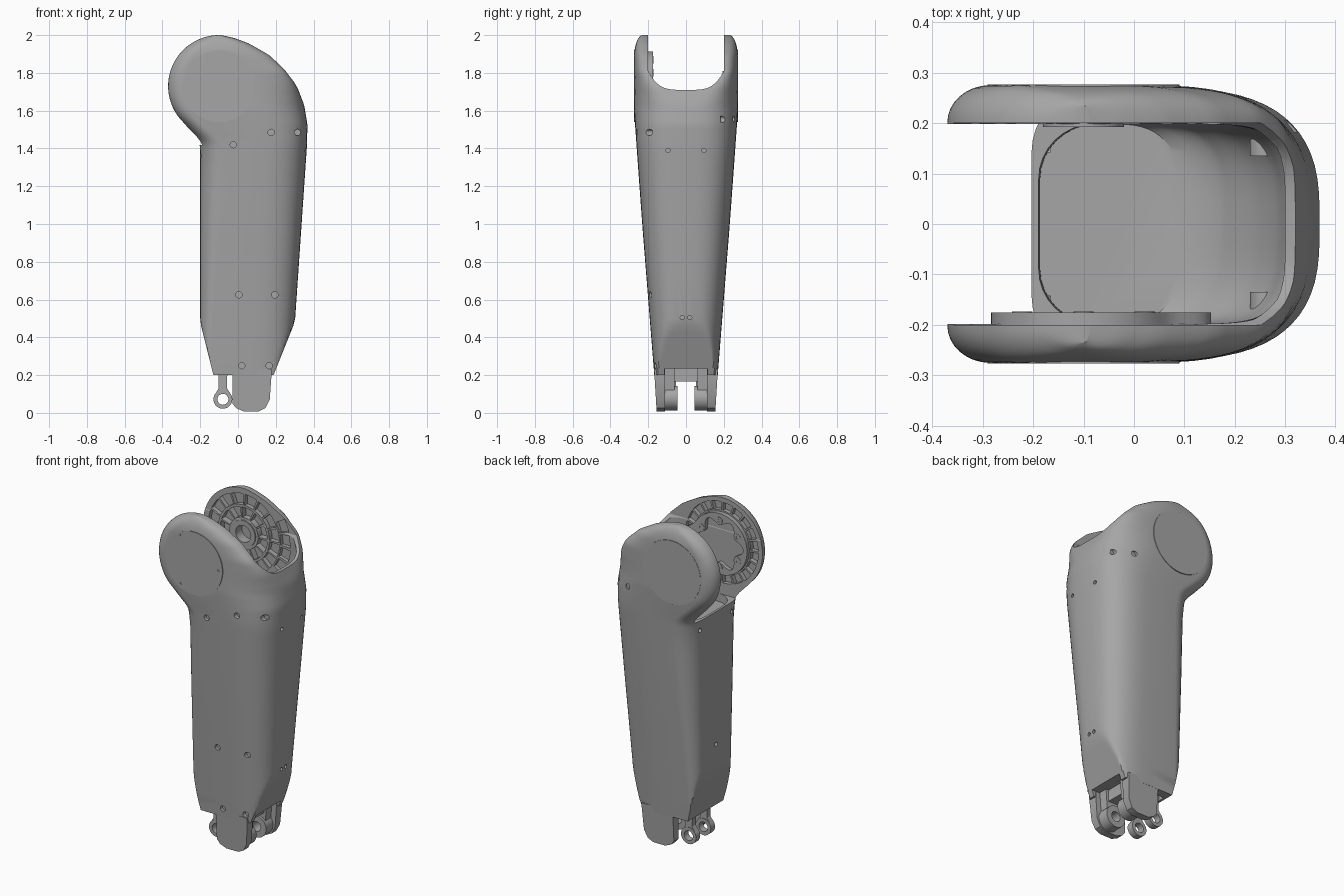
import bpy, bmesh, math
from math import sin, cos, pi, sqrt, radians

cube = bpy.data.objects.get("Cube")
if cube:
    bpy.data.objects.remove(cube)

grey = bpy.data.materials.new("plain grey")
grey.use_nodes = True
COLOUR = (0.38, 0.38, 0.38, 1)
grey.diffuse_color = COLOUR
grey.node_tree.nodes["Principled BSDF"].inputs["Base Color"].default_value = COLOUR

HEAD_X, HEAD_Z, HEAD_R = -0.1, 1.73, 0.27
parts = []


# ---- helpers ----
def finish(name, bm):
    bmesh.ops.recalc_face_normals(bm, faces=bm.faces)
    me = bpy.data.meshes.new(name)
    bm.to_mesh(me)
    bm.free()
    me.materials.append(grey)
    ob = bpy.data.objects.new(name, me)
    bpy.context.collection.objects.link(ob)
    return ob


def part(name, bm):
    parts.append(finish(name, bm))
    return parts[-1]


def bridge(bm, loops, capped=True):
    rows = [[bm.verts.new(p) for p in loop] for loop in loops]
    n = len(rows[0])
    for a, b in zip(rows, rows[1:]):
        for i in range(n):
            j = (i + 1) % n
            bm.faces.new((a[i], a[j], b[j], b[i]))
    if capped:
        bm.faces.new(rows[0])
        bm.faces.new(rows[-1])


def prism(bm, pts, a, b, axis="y"):
    place = (lambda p, d: (p[0], d, p[1])) if axis == "y" else (lambda p, d: (d, p[0], p[1]))
    bridge(bm, [[place(p, d) for p in pts] for d in (a, b)])


def circle(x, z, r, n=32):
    return [(x + r * cos(2 * pi * i / n), z + r * sin(2 * pi * i / n)) for i in range(n)]


def ring(bm, outer, inner, a, b):
    loops = [[(x, y, z) for x, z in pts] for pts, y in ((outer, a), (outer, b), (inner, b), (inner, a))]
    bridge(bm, loops + loops[:1], capped=False)
    bmesh.ops.remove_doubles(bm, verts=bm.verts, dist=1e-6)


def sector(r0, r1, a0, a1, n=4):
    arc = [a0 + (a1 - a0) * i / n for i in range(n + 1)]
    pol = [(r1, a) for a in arc] + [(r0, a) for a in reversed(arc)]
    return [(HEAD_X + r * cos(a), HEAD_Z + r * sin(a)) for r, a in pol]


def cut(target, bm):
    cutter = finish("cutter", bm)
    cutter.hide_render = True
    mod = target.modifiers.new("cut", "BOOLEAN")
    mod.operation, mod.solver, mod.object = "DIFFERENCE", "EXACT", cutter
    bpy.context.view_layer.update()
    deps = bpy.context.evaluated_depsgraph_get()
    me = bpy.data.meshes.new_from_object(target.evaluated_get(deps))
    target.modifiers.clear()
    target.data = me
    bpy.data.objects.remove(cutter)


def lerp(table, z):
    for (z0, v0), (z1, v1) in zip(table, table[1:]):
        if z <= z1:
            return v0 + (v1 - v0) * max(0, (z - z0) / (z1 - z0))
    return table[-1][1]


# ---- outline of the shell by height ----
RIGHT = [(0.2, 0.285), (0.49, 0.302), (1.4, 0.364), (1.525, 0.368), (1.63, 0.35), (1.735, 0.31),
         (1.82, 0.245), (1.895, 0.165), (1.955, 0.06), (1.985, -0.02), (2.0, -0.09)]
LEFT = [(1.38, -0.2), (1.42, -0.203), (1.45, -0.215), (1.49, -0.25), (1.55, -0.3)]
WIDTH = [(0.2, 0.168), (0.5, 0.192), (1.0, 0.232), (1.5, 0.268), (1.6, 0.275)]
CORNER_X = [(0.2, 0.05), (1.3, 0.12), (1.42, 0.11), (1.55, 0.085)]
CORNER_Y = [(0.2, 0.06), (1.3, 0.13), (1.42, 0.12), (1.55, 0.074)]
FLOOR = [(1.37, 0.1), (1.4, 0.17), (1.47, 0.24), (1.55, 0.285), (1.65, 0.31), (1.75, 0.32)]


def section(z, inside=False):
    xr = lerp(RIGHT, z)
    xl = lerp(LEFT, z) if z < 1.55 else HEAD_X - sqrt(max(0, HEAD_R ** 2 - (z - HEAD_Z) ** 2))
    w = lerp(WIDTH, z)
    if z > 1.88:
        w = 0.225 + 0.05 * sqrt(max(0, 1 - ((z - 1.88) / 0.122) ** 2))
    if inside:
        xl = -0.55 if z > 1.42 else xl + 0.014
        xr, w = min(xr - 0.02, lerp(FLOOR, z)), 0.198
    span = xr - xl
    rx = min(lerp(CORNER_X, z), span * 0.45)
    ry = min(lerp(CORNER_Y, z), w - 0.2 if z > 1.88 else w * 0.55)
    rr = lerp([(1.62, 0.97 * w), (1.8, max(0.01, w - 0.19))], z)
    xc = max(xr - 0.15, xl + span * 0.5) if inside else xl + span * 0.5
    half = [(xl, 0)]
    for i in range(9):
        a = pi / 2 * i / 8
        half.append((xl + rx * (1 - cos(a)), w - ry * (1 - sin(a))))
    for i in range(17):
        a = pi / 2 * i / 16
        half.append((xc + (xr - xc) * sin(a) ** 0.714, w - rr + rr * max(0, cos(a)) ** 0.714))
    half.append((xr, 0))
    # sloping flats near the foot
    if z < 1:
        hi, lo = 0.2 + (z - 0.23) * 0.4, -0.13 - (z - 0.2) * 0.25
        half = [(max(lo, min(hi, x)), y) for x, y in half]
    loop = half + [(x, -y) for x, y in reversed(half[1:-1])]
    return [(x, y, z) for x, y in loop]


# ---- outer shell ----
levels = [0.2 + 0.3 * i / 8 for i in range(9)] + [0.7, 0.95, 1.2, 1.3, 1.34]
levels += [1.38 + 0.02 * i for i in range(18)]
levels += [HEAD_Z + HEAD_R * sin(pi / 2 * i / 22) for i in range(1, 22)] + [1.9995]
bm = bmesh.new()
bridge(bm, [section(z) for z in levels])
shell = part("leg_shell", bm)

# joint hollow with a curved floor, opening toward the overhang
bm = bmesh.new()
inner = [1.37, 1.385, 1.4, 1.419, 1.421] + [1.44 + 0.025 * i for i in range(18)]
bridge(bm, [section(z, True) for z in inner])
cut(shell, bm)

# U-shaped gap between the two fork arms
bm = bmesh.new()
ys = [-0.2 + 0.4 * i / 24 for i in range(25)]
prism(bm, [(-0.2, 2.2)] + [(y, 1.71 + 0.1 * (abs(y) / 0.2) ** 4) for y in ys] + [(0.2, 2.2)], -0.6, 0.6, "x")
cut(shell, bm)

# recess under the foot
bm = bmesh.new()
prism(bm, [(-0.115, 0.1), (0.4, 0.1), (0.4, 0.235), (-0.115, 0.235)], -0.115, 0.115)
cut(shell, bm)

# ribbed pockets in the fork arms
bm = bmesh.new()
for r0, r1, count, side, depth in ((0.17, 0.236, 16, 1, 0.226), (0.095, 0.156, 11, 1, 0.235),
                                   (0.192, 0.242, 20, -1, 0.224)):
    step = 2 * pi / count
    for i in range(count):
        gap = 0.006 / r1
        prism(bm, sector(r0, r1, i * step + gap, (i + 1) * step - gap), side * 0.12, side * depth)
for i in range(4):
    a = radians(-35 + 17 * i)
    prism(bm, sector(0.245, 0.31, a, a + radians(14)), 0.12, 0.22)
prism(bm, circle(HEAD_X, HEAD_Z, 0.05), 0.15, 0.25)
cut(shell, bm)

# screw holes: front, back, right wall and left wall
FRONT = ((-0.025, 1.42, 0.02), (0.175, 1.485, 0.03), (0.315, 1.485, 0.09), (0.005, 0.625, 0.02),
         (0.195, 0.625, 0.03), (0.02, 0.25, 0.02), (0.165, 0.25, 0.03))
BACK = ((0.21, 1.555, 0.03), (0.315, 1.555, 0.09))
bm = bmesh.new()
for side, holes in ((-1, FRONT), (1, BACK)):
    for x, z, depth in holes:
        prism(bm, circle(x, z, 0.017, 12), side * 0.3, side * (lerp(WIDTH, z) - depth))
for y, z in ((0.095, 1.39), (0.02, 0.505)):
    for side in (-1, 1):
        prism(bm, circle(side * y, z, 0.011, 12), 0.4, lerp(RIGHT, z) - 0.03, "x")
for y, z in ((-0.15, 1.36), (0.15, 1.36), (0, 0.62)):
    prism(bm, circle(y, z, 0.013, 12), -0.3, -0.165, "x")
cut(shell, bm)

# flat round face on each side of the head
for side, label in ((1, "back"), (-1, "front")):
    bm = bmesh.new()
    prism(bm, circle(HEAD_X, HEAD_Z, 0.19, 64), side * 0.268, side * 0.2765)
    disc = part(label + "_head_disc", bm)
    if side < 0:
        bm = bmesh.new()
        for x, z in ((-0.185, 1.88), (-0.185, 1.59), (0.065, 1.735)):
            prism(bm, circle(x, z, 0.007, 8), -0.3, -0.27)
        cut(disc, bm)

# ---- joint fittings ----
bm = bmesh.new()
ring(bm, circle(HEAD_X, HEAD_Z, 0.08), circle(HEAD_X, HEAD_Z, 0.05), 0.192, 0.205)
part("hub_ring", bm)


def polar(radius):
    angles = [2 * pi * i / 96 for i in range(96)]
    return [(HEAD_X + radius(a) * cos(a), HEAD_Z + radius(a) * sin(a)) for a in angles]


bm = bmesh.new()
ring(bm, polar(lambda a: 0.183 + 0.07 * max(0, cos(a)) ** 24),
     polar(lambda a: 0.135 + 0.022 * cos(6 * a)), -0.203, -0.175)
part("joint_plate", bm)

bm = bmesh.new()
for i in range(6):
    a = radians(30 + 60 * i)
    x, z = HEAD_X + 0.14 * cos(a), HEAD_Z + 0.14 * sin(a)
    ring(bm, circle(x, z, 0.02, 16), circle(x, z, 0.01, 16), -0.2, -0.173)
part("joint_screws", bm)

# screw seats inside the shell
bm = bmesh.new()
for side in (-1, 1):
    prism(bm, circle(0.26, 1.525, 0.03, 20), side * 0.135, side * 0.21)
part("screw_seats", bm)

# ---- foot tabs, knuckles and rods ----
TAB = [(-0.03, 0.232), (-0.03, 0.05), (-0.01, 0.025), (0.03, 0.008), (0.11, 0.008), (0.145, 0.025),
       (0.168, 0.07), (0.178, 0.21), (0.178, 0.232)]
for side, label in ((1, "back"), (-1, "front")):
    bm = bmesh.new()
    bridge(bm, [[(x, side * 0.112, z) for x, z in TAB],
                [(x, side * (0.155 + 0.06 * z), z) for x, z in TAB]])
    part(label + "_foot_tab", bm)

    bm = bmesh.new()
    ring(bm, circle(0.09, 0.078, 0.065), circle(0.09, 0.078, 0.03), side * 0.045, side * 0.115)
    prism(bm, [(0.04, 0.12), (0.14, 0.12), (0.15, 0.25), (0.03, 0.25)], side * 0.06, side * 0.115)
    part(label + "_knuckle", bm)

    bm = bmesh.new()
    ring(bm, circle(-0.08, 0.072, 0.05), circle(-0.08, 0.072, 0.029), side * 0.05, side * 0.09)
    prism(bm, [(-0.122, 0.098), (-0.102, 0.13), (-0.104, 0.25), (-0.056, 0.25), (-0.058, 0.13),
               (-0.038, 0.098), (-0.06, 0.113), (-0.08, 0.119), (-0.1, 0.113)], side * 0.053, side * 0.087)
    part(label + "_rod_end", bm)

bm = bmesh.new()
prism(bm, [(0.05, 0.165), (0.13, 0.165), (0.13, 0.25), (0.05, 0.25)], -0.06, 0.06)
part("cross_bar", bm)

# ---- smooth shading ----
bpy.ops.object.select_all(action="DESELECT")
for ob in parts:
    ob.select_set(True)
bpy.context.view_layer.objects.active = shell
bpy.ops.object.shade_smooth_by_angle(angle=radians(28))
